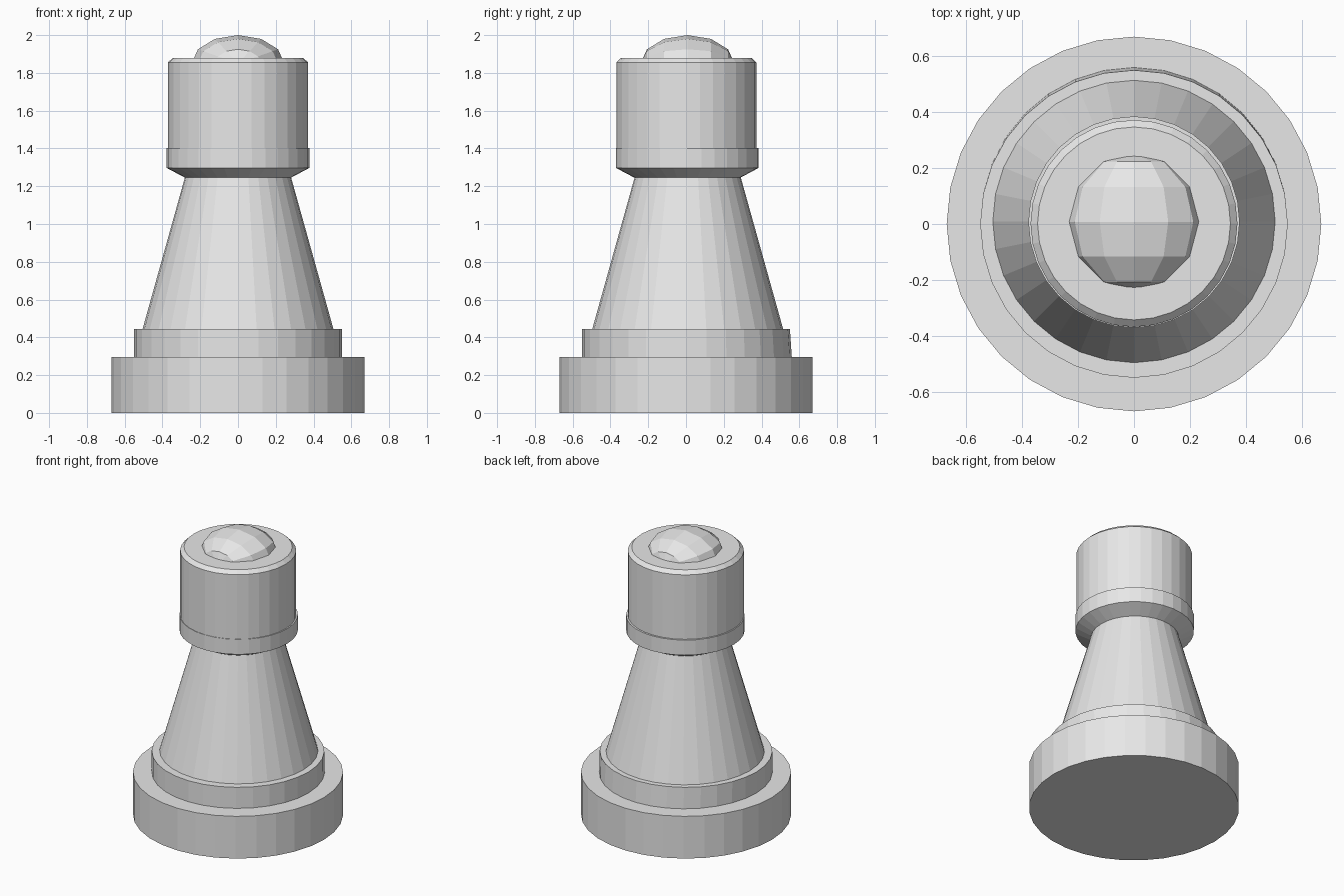
import bpy, bmesh, math
from mathutils import Matrix

cube = bpy.data.objects.get("Cube")
if cube:
    bpy.data.objects.remove(cube, do_unlink=True)

SIDES = 32
GREY = (0.8, 0.8, 0.8, 1.0)

grey = bpy.data.materials.new("plain grey")
grey.use_nodes = True
grey.diffuse_color = GREY
grey.node_tree.nodes["Principled BSDF"].inputs["Base Color"].default_value = GREY


def add_object(name, bm, y=0.0):
    bmesh.ops.recalc_face_normals(bm, faces=bm.faces)
    mesh = bpy.data.meshes.new(name)
    bm.to_mesh(mesh)
    bm.free()
    mesh.materials.append(grey)
    obj = bpy.data.objects.new(name, mesh)
    obj.location.y = y
    bpy.context.scene.collection.objects.link(obj)
    return obj


def turned(name, profile, y=0.0):
    """Closed, faceted solid of revolution from (radius, height) pairs."""
    bm = bmesh.new()
    rings = []
    for r, z in profile:
        angles = [2 * math.pi * i / SIDES for i in range(SIDES)]
        rings.append([bm.verts.new((r * math.sin(a), r * math.cos(a), z)) for a in angles])
    for low, high in zip(rings, rings[1:]):
        for i in range(SIDES):
            j = (i + 1) % SIDES
            bm.faces.new((low[i], low[j], high[j], high[i]))
    bm.faces.new(rings[0])
    bm.faces.new(rings[-1])
    return add_object(name, bm, y)


# Stepped foot
turned("base", [(0.67, 0), (0.67, 0.297)])
step = turned("base_step", [(0.55, 0.297), (0.55, 0.445)])
# The lower rim flares slightly toward the back
for v in step.data.vertices:
    if v.co.z < 0.3 and v.co.y > 0:
        v.co.y *= 1.018

# Tapered body, collar and head
turned("body", [(0.505, 0.445), (0.28, 1.25)], 0.009)
turned("collar", [(0.28, 1.245), (0.378, 1.297), (0.378, 1.403)], 0.007)
turned("head", [(0.37, 1.35), (0.37, 1.856), (0.345, 1.88)], 0.002)

# Flattened faceted dome, its poles lying front to back
bm = bmesh.new()
bmesh.ops.create_uvsphere(bm, u_segments=12, v_segments=6, radius=1,
                          matrix=Matrix.Rotation(math.pi / 2, 4, "X"))
bmesh.ops.scale(bm, vec=(0.245, 0.248, 0.15), verts=bm.verts)
bmesh.ops.translate(bm, vec=(0, 0, 1.85), verts=bm.verts)
add_object("dome", bm, 0.008)
